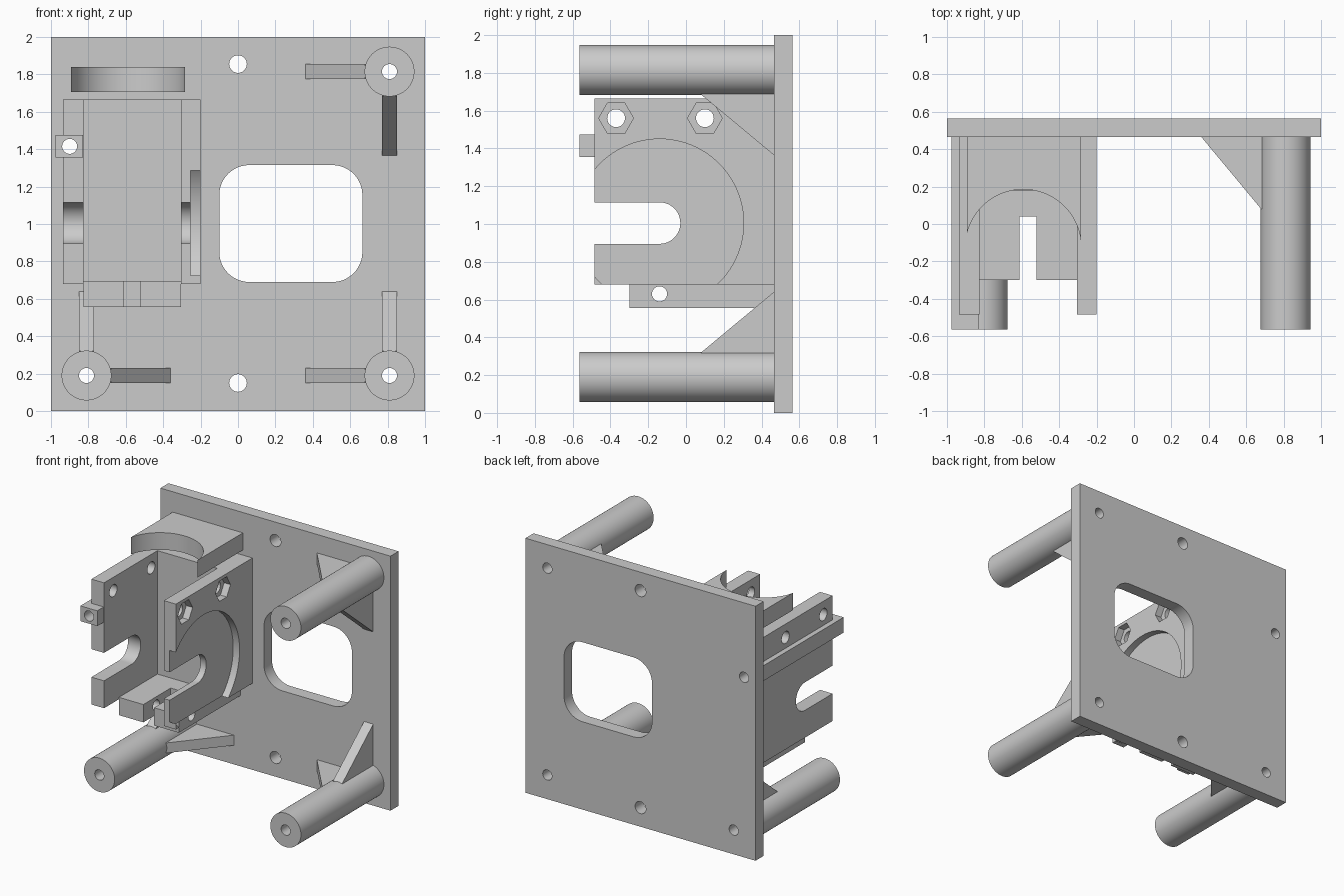
import bpy, bmesh
from math import cos, sin, pi

if "Cube" in bpy.data.objects:
    bpy.data.objects.remove(bpy.data.objects["Cube"])


def prism(name, pts, axis, a, b):
    """Extrude a 2D outline along an axis from a to b (outline uses the other two axes in order)."""
    def place(p, t):
        c = list(p)
        c.insert("xyz".index(axis), t)
        return c
    bm = bmesh.new()
    low = [bm.verts.new(place(p, a)) for p in pts]
    high = [bm.verts.new(place(p, b)) for p in pts]
    bm.faces.new(low)
    bm.faces.new(high[::-1])
    n = len(pts)
    for i in range(n):
        j = (i + 1) % n
        bm.faces.new((low[i], high[i], high[j], low[j]))
    bmesh.ops.recalc_face_normals(bm, faces=bm.faces)
    mesh = bpy.data.meshes.new(name)
    bm.to_mesh(mesh)
    bm.free()
    ob = bpy.data.objects.new(name, mesh)
    bpy.context.collection.objects.link(ob)
    return ob


def box(name, x, y, z):
    return prism(name, [(x[0], y[0]), (x[1], y[0]), (x[1], y[1]), (x[0], y[1])], "z", *z)


def arc(cu, cv, r, start=0, end=2 * pi, n=48):
    return [(cu + r * cos(start + (end - start) * i / n),
             cv + r * sin(start + (end - start) * i / n)) for i in range(n + 1)]


def circle(cu, cv, r, n=48):
    return arc(cu, cv, r, n=n)[:-1]


def cut(ob, *cutters):
    """Subtract the cutters from ob, apply and remove them."""
    bpy.context.view_layer.objects.active = ob
    for c in cutters:
        c.hide_render = True
        m = ob.modifiers.new("cut", "BOOLEAN")
        m.operation, m.solver, m.object = "DIFFERENCE", "EXACT", c
        bpy.ops.object.modifier_apply(modifier=m.name)
        bpy.data.objects.remove(c)


def hole(axis, u, v, r, a=-0.7, b=0.7):
    return prism("hole_cutter", circle(u, v, r), axis, a, b)


FACE = 0.465                       # front face of the base plate
POSTS = [(0.81, 1.815, -1, -1), (0.81, 0.19, -1, 1), (-0.81, 0.19, 1, 1)]
TAB_HOLE = (-0.9, 1.415, 0.04)

# base plate with rounded window and screw holes
plate = box("base_plate", (-1, 1), (FACE, 0.565), (0, 2))
x0, x1, z0, z1, r = -0.1, 0.665, 0.69, 1.315, 0.16
window = []
for k, (cx, cz) in enumerate([(x1 - r, z1 - r), (x0 + r, z1 - r), (x0 + r, z0 + r), (x1 - r, z0 + r)]):
    window += arc(cx, cz, r, k * pi / 2, (k + 1) * pi / 2, 12)
cut(plate, prism("window_cutter", window, "y", 0.3, 0.7),
    hole("y", 0, 1.855, 0.047), hole("y", 0, 0.15, 0.047), hole("y", *TAB_HOLE),
    *[hole("y", x, z, 0.04) for x, z, _, _ in POSTS])

# standoff posts, each with two triangular ribs
for x, z, sx, sz in POSTS:
    post = prism("standoff_post", circle(x, z, 0.133, 64), "y", -0.565, FACE)
    cut(post, hole("y", x, z, 0.04))

    def rib(c, s):
        return [(c + s * 0.45, FACE), (c + s * 0.13, 0.08), (c + s * 0.09, 0.08), (c + s * 0.09, FACE)]
    prism("side_rib", rib(x, sx), "z", z - 0.04, z + 0.04)
    prism("upright_rib", [(y, h) for h, y in rib(z, sz)], "x", x - 0.04, x + 0.04)

# motor bracket side walls with open slot and bolt holes
def slot_cutter():
    pts = [(-0.6, 0.895)] + arc(-0.14, 1.005, 0.11, -pi / 2, pi / 2, 24) + [(-0.6, 1.115)]
    return prism("slot_cutter", pts, "x", -1.1, 0)


BOLTS = [-0.37, 0.1]
left = box("left_wall", (-0.935, -0.825), (-0.485, FACE), (0.68, 1.665))
right = box("right_wall", (-0.305, -0.2), (-0.485, FACE), (0.68, 1.665))
for wall in (left, right):
    cut(wall, slot_cutter(), *[hole("x", y, 1.56, 0.047, -1.1, 0) for y in BOLTS])
cut(left, hole("y", *TAB_HOLE))

# round recess and nut pockets on the outside of the right wall
cut(right, prism("recess_cutter", circle(-0.14, 1.005, 0.445, 96), "x", -0.255, 0),
    *[prism("nut_cutter", circle(y, 1.56, 0.092, 6), "x", -0.255, 0) for y in BOLTS])

# bracket back and slotted floor
box("bracket_back", (-0.825, -0.305), (0.178, FACE), (0.69, 1.665))
floor = box("bracket_floor", (-0.825, -0.305), (-0.3, FACE), (0.555, 0.695))
cut(floor, box("floor_slot_cutter", (-0.613, -0.52), (-0.5, 0.04), (0.4, 0.8)),
    hole("x", -0.14, 0.63, 0.04, -1.1, 0))

# long screw tab along the left wall
tab = box("screw_tab", (-0.975, -0.828), (-0.565, FACE), (1.355, 1.475))
cut(tab, hole("y", *TAB_HOLE), slot_cutter())

# cradle above the bracket with concave front
cradle = box("top_cradle", (-0.893, -0.283), (-0.1, FACE), (1.705, 1.84))
cut(cradle, prism("cradle_cutter", circle(-0.592, -0.125, 0.31, 96), "z", 1.5, 2))

# smooth round surfaces, keep edges sharp
bpy.ops.object.select_all(action="DESELECT")
for ob in bpy.context.scene.objects:
    ob.select_set(True)
bpy.context.view_layer.objects.active = plate
bpy.ops.object.shade_smooth_by_angle(angle=pi / 6)
